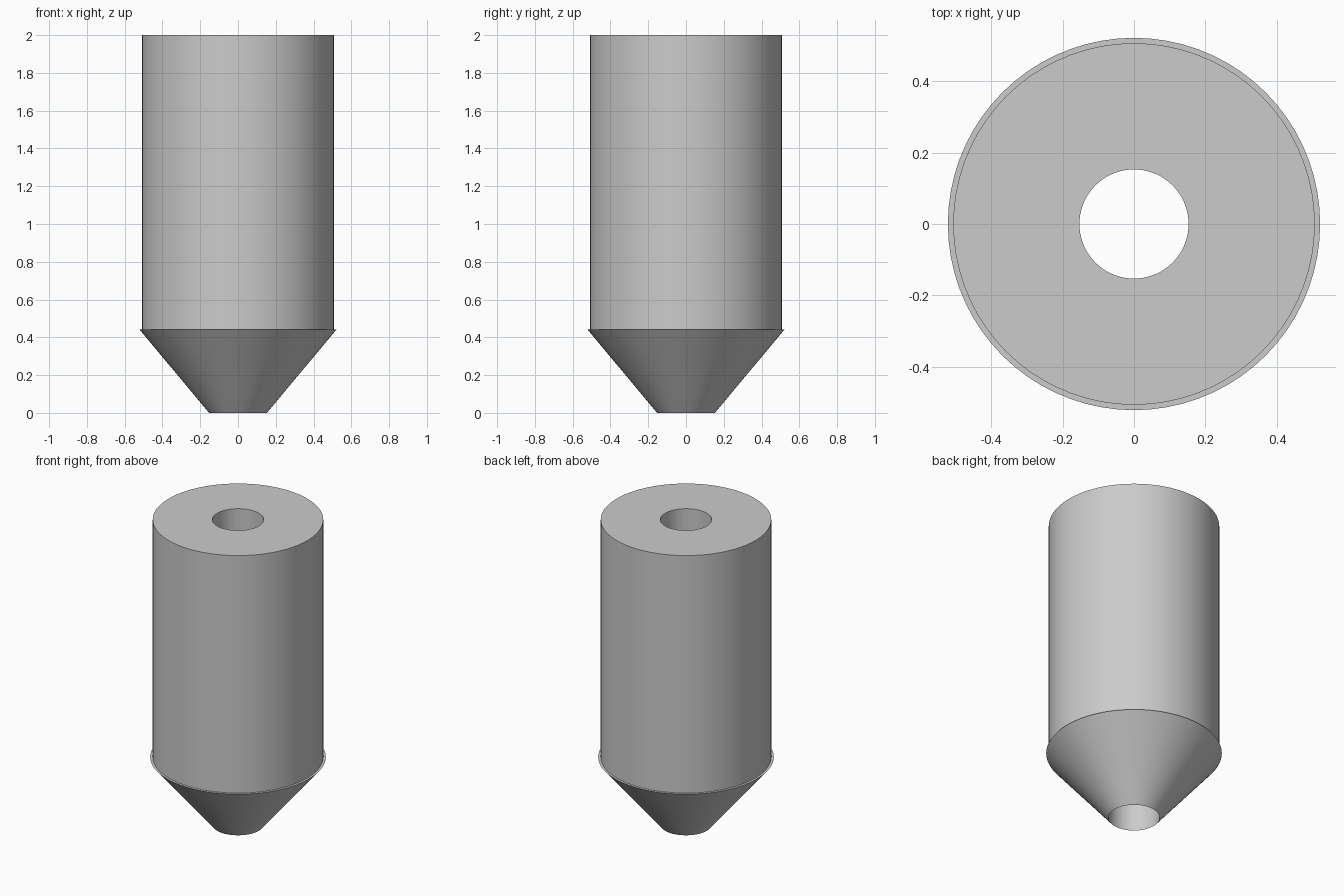
import bpy, bmesh, math
from mathutils import Vector, Matrix

cube = bpy.data.objects.get("Cube")
if cube:
    bpy.data.objects.remove(cube, do_unlink=True)

SEGMENTS = 72
BORE, BODY, RIM = 0.153, 0.507, 0.522
SHOULDER, TOP = 0.442, 2.0

# Plain grey finish
grey = bpy.data.materials.new("light_grey")
grey.use_nodes = True
colour = (0.6, 0.6, 0.6, 1)
grey.diffuse_color = colour
grey.node_tree.nodes["Principled BSDF"].inputs["Base Color"].default_value = colour


def lathe(name, profile, material):
    """Revolve a closed (radius, height) profile around z."""
    bm = bmesh.new()
    verts = [bm.verts.new((r, 0, z)) for r, z in profile]
    edges = [bm.edges.new((a, b)) for a, b in zip(verts, verts[1:] + verts[:1])]
    bmesh.ops.spin(bm, geom=verts + edges, cent=(0, 0, 0), axis=(0, 0, 1),
                   angle=math.tau, steps=SEGMENTS, use_merge=True)
    bmesh.ops.remove_doubles(bm, verts=bm.verts, dist=0.0001)
    bmesh.ops.recalc_face_normals(bm, faces=bm.faces)
    mesh = bpy.data.meshes.new(name)
    bm.to_mesh(mesh)
    bm.free()
    mesh.materials.append(material)
    obj = bpy.data.objects.new(name, mesh)
    bpy.context.collection.objects.link(obj)
    bpy.ops.object.select_all(action='DESELECT')
    obj.select_set(True)
    bpy.context.view_layer.objects.active = obj
    bpy.ops.object.shade_smooth_by_angle(angle=math.radians(30))
    return obj


# Bored cylinder with a tapered foot and a narrow overhanging shoulder
lathe("bored_cylinder_with_tapered_foot", [
    (BORE, 0),
    (RIM, SHOULDER),
    (BODY, SHOULDER),
    (BODY, TOP),
    (BORE, TOP),
], grey)
